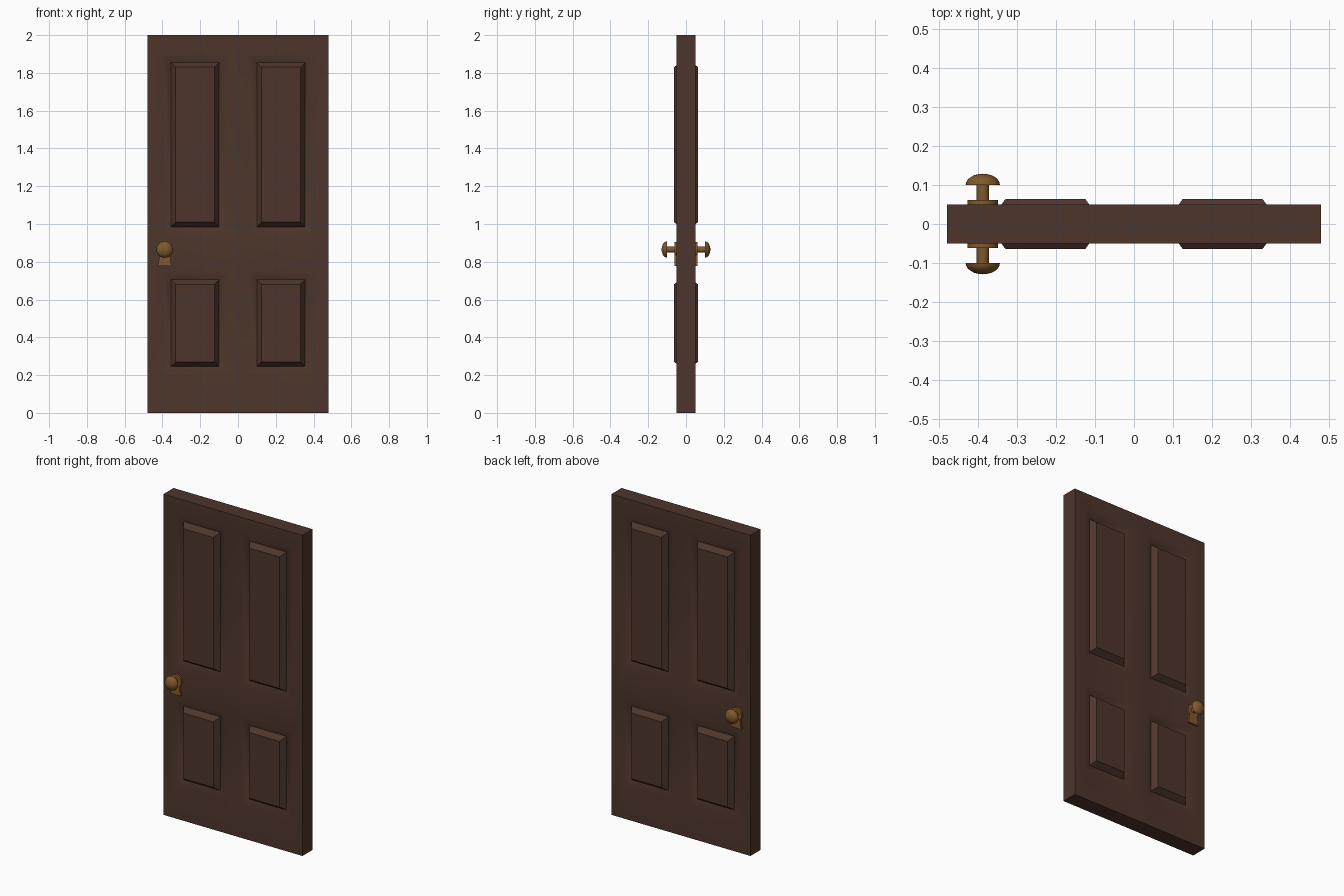
import bpy, bmesh, math

if "Cube" in bpy.data.objects:
    bpy.data.objects.remove(bpy.data.objects["Cube"])


def material(name, rgb):
    m = bpy.data.materials.new(name)
    m.diffuse_color = (*rgb, 1)
    m.use_nodes = True
    m.node_tree.nodes["Principled BSDF"].inputs["Base Color"].default_value = m.diffuse_color
    return m


wood = material("dark_wood", (0.075, 0.036, 0.024))
brass = material("aged_brass", (0.22, 0.1, 0.025))


def finish(bm, name, mat, angle):
    bmesh.ops.recalc_face_normals(bm, faces=bm.faces[:])
    me = bpy.data.meshes.new(name)
    bm.to_mesh(me)
    bm.free()
    ob = bpy.data.objects.new(name, me)
    bpy.context.collection.objects.link(ob)
    me.materials.append(mat)
    bpy.ops.object.select_all(action='DESELECT')
    ob.select_set(True)
    bpy.context.view_layer.objects.active = ob
    bpy.ops.object.shade_smooth_by_angle(angle=math.radians(angle))
    return ob


# Door leaf: a gridded slab whose panel cells are inset on both faces
T = 0.05
xs = [-0.48, -0.40, -0.055, 0.055, 0.40, 0.48]
zs = [0, 0.20, 0.75, 0.94, 1.90, 2.0]
bm = bmesh.new()
grid = [[bm.verts.new((x, -T, z)) for z in zs] for x in xs]
for i in range(5):
    for j in range(5):
        bm.faces.new((grid[i][j], grid[i + 1][j], grid[i + 1][j + 1], grid[i][j + 1]))
solid = bmesh.ops.extrude_face_region(bm, geom=bm.faces[:], use_keep_orig=True)
bmesh.ops.translate(bm, vec=(0, 2 * T, 0),
                    verts=[v for v in solid["geom"] if isinstance(v, bmesh.types.BMVert)])
bmesh.ops.recalc_face_normals(bm, faces=bm.faces[:])


def is_panel(f):
    c = f.calc_center_median()
    return (abs(f.normal.y) > 0.9 and 0.055 < abs(c.x) < 0.40
            and (0.2 < c.z < 0.75 or 0.94 < c.z < 1.9))


panels = [f for f in bm.faces if is_panel(f)]
# sloped moulding, then the bevelled raised field
for width, depth in ((0.045, -0.02), (0.025, 0.034)):
    bmesh.ops.inset_individual(bm, faces=panels, thickness=width, depth=depth,
                               use_even_offset=True)
finish(bm, "door_leaf", wood, 40)

# Door knobs and plates, one set per face
KX, KZ, SEG = -0.388, 0.865, 24


def lathe(name, profile, side):
    """Revolve (radius, distance from door centre) points around the knob axis."""
    bm = bmesh.new()
    vs = [bm.verts.new((KX + r, side * d, KZ)) for r, d in profile]
    edges = [bm.edges.new(p) for p in zip(vs, vs[1:])]
    bmesh.ops.spin(bm, geom=vs + edges, cent=(KX, 0, KZ), axis=(0, 1, 0),
                   angle=2 * math.pi, steps=SEG)
    bmesh.ops.remove_doubles(bm, verts=bm.verts[:], dist=1e-5)
    finish(bm, name, brass, 40)


def plate(name, side):
    """Keyhole-shaped plate: round head over a flared foot."""
    outline = [(-0.036, -0.087), (0.036, -0.087), (0.027, -0.03)]
    for k in range(13):
        a = math.radians(-30 + 240 * k / 12)
        outline.append((0.04 * math.cos(a), 0.04 * math.sin(a)))
    outline.append((-0.027, -0.03))
    bm = bmesh.new()
    f = bm.faces.new([bm.verts.new((KX + x, side * 0.049, KZ + z)) for x, z in outline])
    ext = bmesh.ops.extrude_face_region(bm, geom=[f], use_keep_orig=True)
    bmesh.ops.translate(bm, vec=(0, side * 0.013, 0),
                        verts=[v for v in ext["geom"] if isinstance(v, bmesh.types.BMVert)])
    finish(bm, name, brass, 30)


cap = [(0, 0.1), (0.044, 0.1)]
cap += [(0.044 * math.cos(math.radians(a)), 0.1 + 0.029 * math.sin(math.radians(a)))
        for a in (15, 30, 45, 60, 75)] + [(0, 0.129)]
for label, side in (("front", -1), ("back", 1)):
    plate(label + "_plate", side)
    lathe(label + "_stem", [(0.016, 0.06), (0.016, 0.101)], side)
    lathe(label + "_knob", cap, side)
